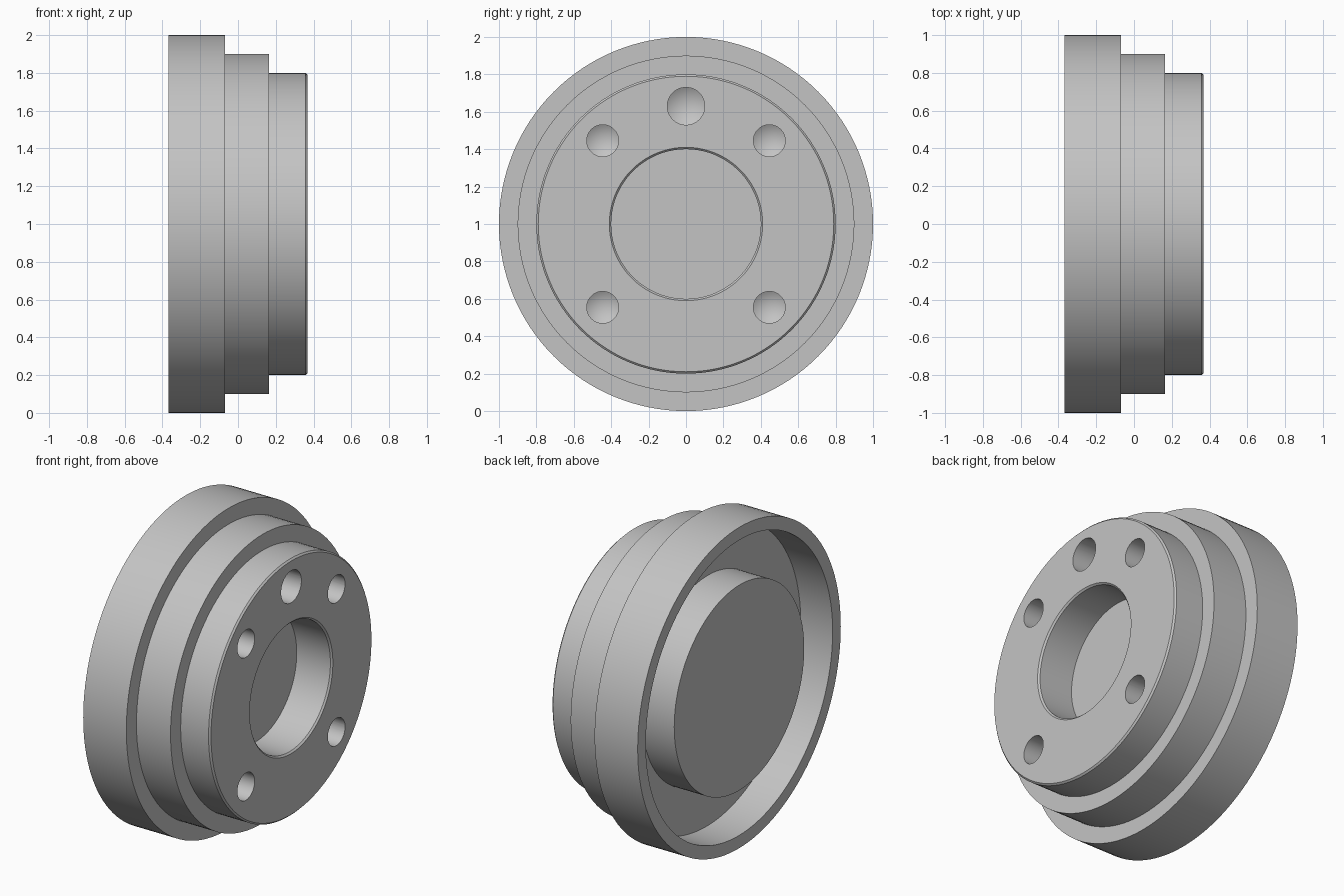
import bpy
import bmesh
from math import pi, sin, cos, tan, radians
from mathutils import Matrix, Vector

default = bpy.data.objects.get("Cube")
if default:
    bpy.data.objects.remove(default, do_unlink=True)

# Single plain metal colour
metal = bpy.data.materials.new("light grey metal")
metal.use_nodes = True
grey = (0.55, 0.55, 0.55, 1.0)
metal.diffuse_color = grey
metal.node_tree.nodes["Principled BSDF"].inputs["Base Color"].default_value = grey


def lathe(name, profile, centre, segments):
    """Revolve (x, radius) points around the x axis through centre."""
    bm = bmesh.new()
    verts = [bm.verts.new((x, 0, r)) for x, r in profile]
    edges = [bm.edges.new(pair) for pair in zip(verts, verts[1:])]
    bmesh.ops.spin(bm, geom=verts + edges, cent=(0, 0, 0), axis=(1, 0, 0),
                   angle=2 * pi, steps=segments, use_duplicate=False)
    bmesh.ops.remove_doubles(bm, verts=bm.verts, dist=1e-5)
    bmesh.ops.recalc_face_normals(bm, faces=bm.faces)
    bmesh.ops.transform(bm, matrix=Matrix.Translation(Vector(centre)), verts=bm.verts)
    mesh = bpy.data.meshes.new(name)
    bm.to_mesh(mesh)
    bm.free()
    mesh.materials.append(metal)
    obj = bpy.data.objects.new(name, mesh)
    bpy.context.collection.objects.link(obj)
    return obj


BACK, FRONT = -0.367, 0.367
STEP_1, STEP_2 = -0.07, 0.165
BORE_FLOOR, RECESS_FLOOR = 0.125, -0.147
CHAMFER = 0.01

# Stepped hub: front bore, three outer steps, rear ring recess and central boss
hub = lathe("stepped_hub", [
    (BORE_FLOOR, 0), (BORE_FLOOR, 0.4),
    (FRONT - CHAMFER, 0.4), (FRONT, 0.4 + CHAMFER),
    (FRONT, 0.8 - CHAMFER), (FRONT - CHAMFER, 0.8),
    (STEP_2, 0.8), (STEP_2, 0.9),
    (STEP_1, 0.9), (STEP_1, 1.0),
    (BACK, 1.0), (BACK, 0.92),
    (RECESS_FLOOR, 0.92), (RECESS_FLOOR, 0.64),
    (BACK, 0.64), (BACK, 0),
], (0, 0, 1), 128)


def drill(angle, radius, depth=0.25):
    """Cut a blind hole with a drill-point bottom into the front face."""
    a = radians(angle)
    bottom = FRONT - depth
    tip = bottom - radius / tan(radians(59))
    cutter = lathe("hole_cutter", [
        (tip, 0), (bottom, radius), (FRONT + 0.1, radius), (FRONT + 0.1, 0),
    ], (0, 0.63 * cos(a), 1 + 0.63 * sin(a)), 48)
    cutter.hide_render = True
    cut = hub.modifiers.new("hole", "BOOLEAN")
    cut.operation = "DIFFERENCE"
    cut.solver = "EXACT"
    cut.object = cutter
    bpy.ops.object.modifier_apply(modifier=cut.name)
    bpy.data.objects.remove(cutter, do_unlink=True)


# Four bolt holes and one larger locating hole at the top
bpy.ops.object.select_all(action="DESELECT")
hub.select_set(True)
bpy.context.view_layer.objects.active = hub
for angle in (45, 135, 225, 315):
    drill(angle, 0.085)
drill(90, 0.1)

bpy.ops.object.shade_smooth_by_angle(angle=radians(30))
